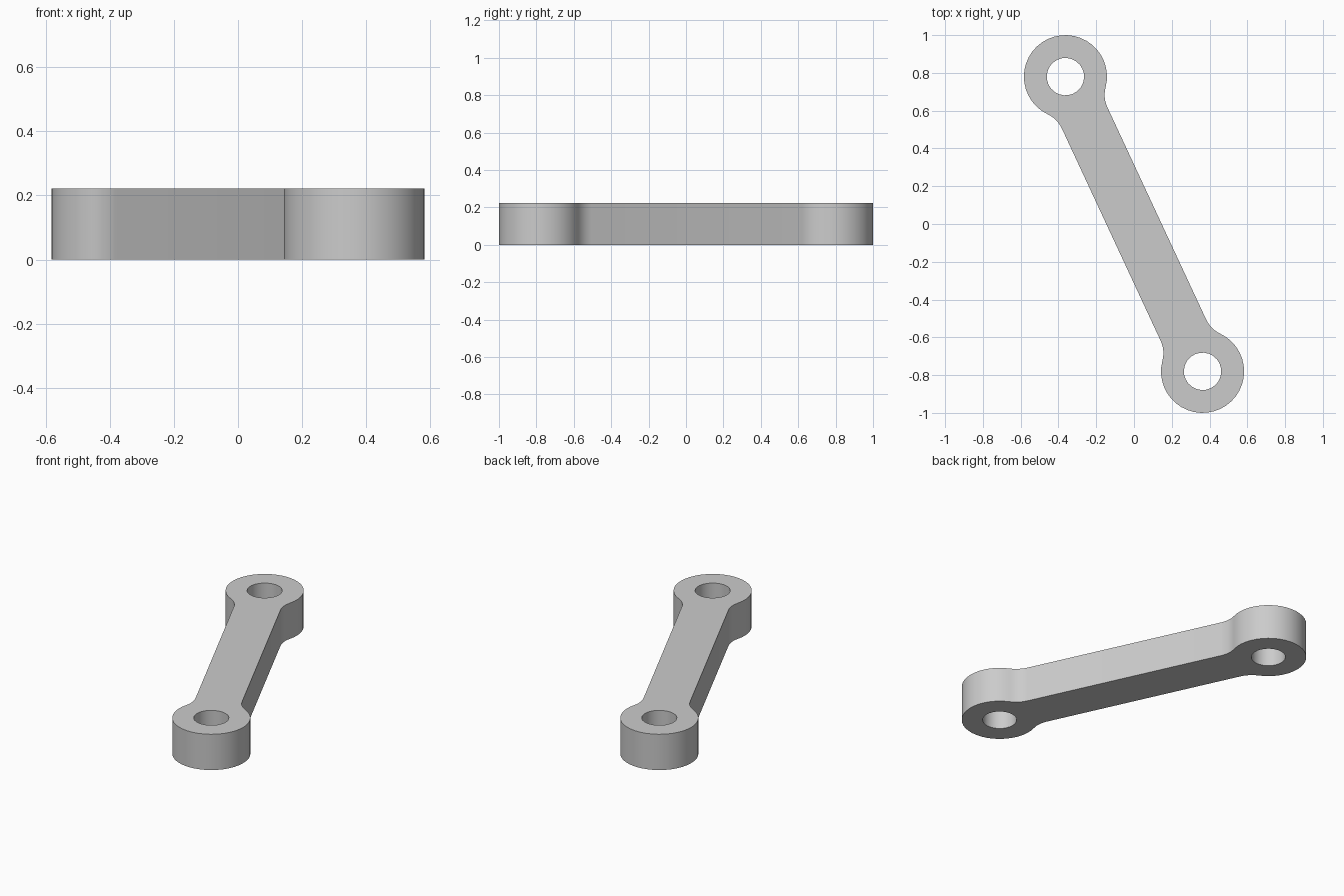
import bpy, bmesh
from math import sin, cos, atan2, pi, sqrt
from mathutils import Vector

cube = bpy.data.objects.get("Cube")
if cube:
    bpy.data.objects.remove(cube)

# Main dimensions
EYE = Vector((-0.363, 0.78, 0))
HEAD_R, HOLE_R, HALF_W, FILLET_R, HEIGHT = 0.22, 0.099, 0.133, 0.155, 0.222
length = EYE.length
along = EYE.normalized()
across = Vector((along.y, -along.x, 0))


def arc(cw, cv, radius, start, end, steps):
    """Points (along, across) on an arc, both ends included."""
    angles = [start + (end - start) * i / steps for i in range(steps + 1)]
    return [(cw + radius * cos(a), cv + radius * sin(a)) for a in angles]


# Half outline: blend fillet, round head, mirrored fillet
side = HALF_W + FILLET_R
back = sqrt((HEAD_R + FILLET_R) ** 2 - side ** 2)
fillet = arc(length - back, side, FILLET_R, -pi / 2, atan2(-side, back), 6)
sweep = atan2(side, -back)
head = arc(length, 0, HEAD_R, sweep, -sweep, 28)
half = fillet + head[1:-1] + [(w, -v) for w, v in reversed(fillet)]
outline = half + [(-w, -v) for w, v in half]
holes = [arc(s * length, 0, HOLE_R, 0, 2 * pi, 24)[:-1] for s in (1, -1)]

# Flat plate with two holes, extruded upward
bm = bmesh.new()
for loop in [outline] + holes:
    verts = [bm.verts.new(along * w + across * v) for w, v in loop]
    for i, vert in enumerate(verts):
        bm.edges.new((vert, verts[i - 1]))
bmesh.ops.triangle_fill(bm, edges=bm.edges[:], use_beauty=True, normal=(0, 0, 1))
top = bmesh.ops.extrude_face_region(bm, geom=bm.faces[:], use_keep_orig=True)["geom"]
bmesh.ops.translate(bm, vec=(0, 0, HEIGHT),
                    verts=[g for g in top if isinstance(g, bmesh.types.BMVert)])
bmesh.ops.recalc_face_normals(bm, faces=bm.faces[:])
mesh = bpy.data.meshes.new("link_arm")
bm.to_mesh(mesh)
bm.free()

# Grey metal
grey = bpy.data.materials.new("plain grey")
grey.use_nodes = True
grey.diffuse_color = (0.6, 0.6, 0.6, 1)
grey.node_tree.nodes["Principled BSDF"].inputs["Base Color"].default_value = (0.6, 0.6, 0.6, 1)
mesh.materials.append(grey)

link = bpy.data.objects.new("link_arm", mesh)
bpy.context.collection.objects.link(link)
bpy.ops.object.select_all(action='DESELECT')
link.select_set(True)
bpy.context.view_layer.objects.active = link
bpy.ops.object.shade_smooth_by_angle(angle=pi / 6)
